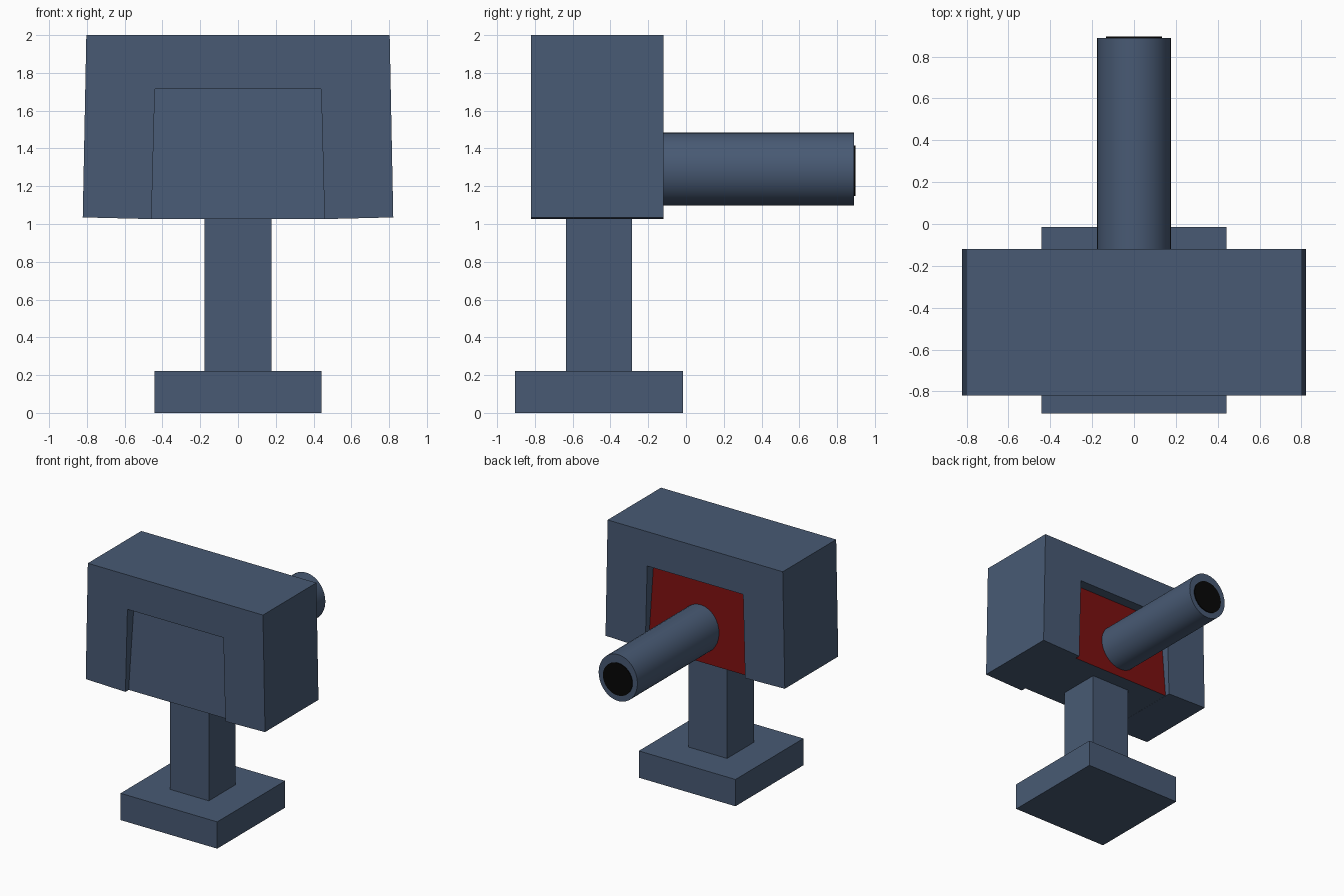
import bpy, bmesh, math

cube = bpy.data.objects.get("Cube")
if cube:
    bpy.data.objects.remove(cube, do_unlink=True)


def material(name, rgb):
    m = bpy.data.materials.new(name)
    m.use_nodes = True
    m.diffuse_color = (*rgb, 1)
    m.node_tree.nodes["Principled BSDF"].inputs["Base Color"].default_value = (*rgb, 1)
    return m


BLUE = material("slate blue", (0.065, 0.102, 0.174))
RED = material("dark red", (0.2, 0.005, 0.005))
BLACK = material("black", (0.002, 0.002, 0.002))


def finish(name, bm, *mats):
    bmesh.ops.recalc_face_normals(bm, faces=bm.faces)
    mesh = bpy.data.meshes.new(name)
    bm.to_mesh(mesh)
    bm.free()
    for m in mats:
        mesh.materials.append(m)
    obj = bpy.data.objects.new(name, mesh)
    bpy.context.collection.objects.link(obj)
    return obj


def loft(name, rings, *mats):
    """Bridge equal-sized point rings and cap both ends."""
    bm = bmesh.new()
    loops = [[bm.verts.new(p) for p in ring] for ring in rings]
    n = len(loops[0])
    for a, b in zip(loops, loops[1:]):
        for i in range(n):
            j = (i + 1) % n
            bm.faces.new((a[i], a[j], b[j], b[i]))
    bm.faces.new(loops[0])
    bm.faces.new(loops[-1])
    return finish(name, bm, *mats)


def rect(hx, y0, y1, z):
    return [(-hx, y0, z), (hx, y0, z), (hx, y1, z), (-hx, y1, z)]


def ellipse(rx, rz, y, zc, n=32):
    return [(rx * math.cos(2 * math.pi * i / n), y,
             zc + rz * math.sin(2 * math.pi * i / n)) for i in range(n)]


# Stand
loft("base", [rect(0.443, -0.905, -0.015, z) for z in (0, 0.222)], BLUE)
loft("post", [rect(0.177, -0.635, -0.285, z) for z in (0.222, 1.06)], BLUE)

# Arched housing, wider toward the bottom
half = [(0.44, 1.715), (0.458, 1.026), (0.822, 1.035), (0.803, 2.0)]
profile = half + [(-x, z) for x, z in reversed(half)]
loft("housing", [[(x, y, z) for x, z in profile] for y in (-0.82, -0.12)], BLUE)

# Recessed core filling the arch, with a red back panel
core = loft("core", [rect(0.458, -0.778, -0.162, 1.027),
                     rect(0.44, -0.735, -0.205, 1.715)], BLUE, RED)
for face in core.data.polygons:
    if face.normal.y > 0.8:
        face.material_index = 1

# Barrel and its dark bore
barrel = loft("barrel", [ellipse(0.178, 0.193, y, 1.292) for y in (-0.3, 0.89)], BLUE)
bpy.context.view_layer.objects.active = barrel
barrel.select_set(True)
bpy.ops.object.shade_smooth_by_angle(angle=math.radians(35))
loft("bore", [ellipse(0.134, 0.134, y, 1.282) for y in (0.889, 0.897)], BLACK)
